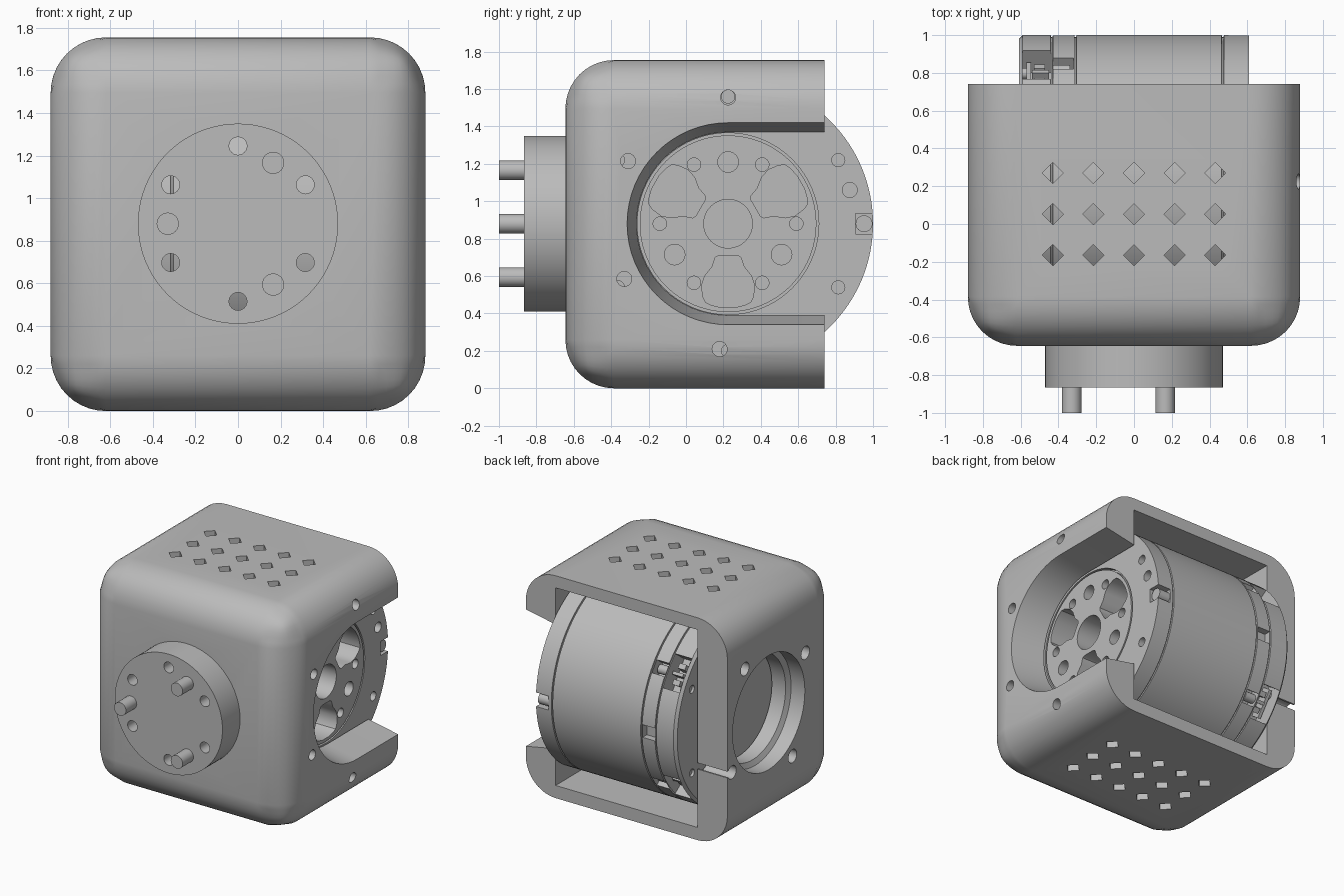
import bpy
import bmesh
from math import sin, cos, pi, radians

if "Cube" in bpy.data.objects:
    bpy.data.objects.remove(bpy.data.objects["Cube"])

grey = bpy.data.materials.new("plain grey")
grey.use_nodes = True
grey.diffuse_color = (0.5, 0.5, 0.5, 1)
grey.node_tree.nodes["Principled BSDF"].inputs["Base Color"].default_value = (0.5, 0.5, 0.5, 1)

CY, CZ = 0.225, 0.88        # motor axis position in y and z
HALF, BACK, FRONT, TOP = 0.88, 0.74, -0.645, 1.755


# ---- helpers ----
def place(axis, t, u, v):
    return {"x": (t, u, v), "y": (u, t, v), "z": (u, v, t)}[axis]


def loft(bm, axis, *sections):
    """Closed solid through (position, loop) sections along an axis."""
    rings = [[bm.verts.new(place(axis, t, u, v)) for u, v in loop] for t, loop in sections]
    n = len(rings[0])
    for a, b in zip(rings, rings[1:]):
        for i in range(n):
            j = (i + 1) % n
            bm.faces.new((a[i], a[j], b[j], b[i]))
    bm.faces.new(rings[0])
    bm.faces.new(rings[-1])


def circle(u, v, r, n=24):
    return [(u + r * cos(2 * pi * i / n), v + r * sin(2 * pi * i / n)) for i in range(n)]


def rect(u0, u1, v0, v1):
    return [(u0, v0), (u1, v0), (u1, v1), (u0, v1)]


def polar(points, deg):
    """(radial, sideways) points to (y, z) around the motor axis."""
    c, s = cos(radians(deg)), sin(radians(deg))
    return [(CY + r * c - t * s, CZ + r * s + t * c) for r, t in points]


def cyl(bm, axis, u, v, r, a, b, n=24):
    loft(bm, axis, (a, circle(u, v, r, n)), (b, circle(u, v, r, n)))


def around(bm, deg, dist, r, a, b):
    (u, v), = polar([(dist, 0)], deg)
    cyl(bm, "x", u, v, r, a, b)


def block(bm, deg, r0, r1, half, a, b):
    loop = polar(rect(r0, r1, -half, half), deg)
    loft(bm, "x", (a, loop), (b, loop))


def make(name, bm):
    bmesh.ops.recalc_face_normals(bm, faces=bm.faces[:])
    me = bpy.data.meshes.new(name)
    bm.to_mesh(me)
    bm.free()
    ob = bpy.data.objects.new(name, me)
    bpy.context.collection.objects.link(ob)
    return ob


def finish(ob, cutters=()):
    """Cut, colour and shade a part."""
    tools = []
    for bm in cutters:
        tool = make("cutter", bm)
        tool.hide_render = True
        mod = ob.modifiers.new("cut", "BOOLEAN")
        mod.operation, mod.solver, mod.object = "DIFFERENCE", "EXACT", tool
        tools.append(tool)
    if tools:
        dg = bpy.context.evaluated_depsgraph_get()
        me = bpy.data.meshes.new_from_object(ob.evaluated_get(dg))
        ob.modifiers.clear()
        ob.data = me
        for tool in tools:
            bpy.data.objects.remove(tool)
    ob.data.materials.clear()
    ob.data.materials.append(grey)
    bpy.ops.object.select_all(action="DESELECT")
    ob.select_set(True)
    bpy.context.view_layer.objects.active = ob
    bpy.ops.object.shade_smooth_by_angle(angle=radians(30))


def front_holes():
    bm = bmesh.new()
    for i in range(6):
        a = radians(30 + 60 * i)
        cyl(bm, "y", 0.365 * cos(a), CZ + 0.365 * sin(a), 0.042, -1.1, -0.5)
    return bm


# ---- rounded shell, open at the back ----
bm = bmesh.new()
loft(bm, "y", (FRONT, rect(-HALF, HALF, 0, TOP)), (BACK, rect(-HALF, HALF, 0, TOP)))
edges = [e for e in bm.edges if any(v.co.y < 0 for v in e.verts)]
bmesh.ops.bevel(bm, geom=edges, offset=0.26, segments=10, profile=0.5, affect="EDGES")
shell = make("shell", bm)

cavity = bmesh.new()
loft(cavity, "y", (-0.56, rect(-0.62, 0.62, 0.1, 1.66)), (1.0, rect(-0.62, 0.62, 0.1, 1.66)))


def slot_loop(r):
    arc = [(CY + r * cos(a), CZ + r * sin(a)) for a in (pi / 2 + pi * i / 32 for i in range(33))]
    return arc + [(1.2, CZ - r), (1.2, CZ + r)]


side_slot = bmesh.new()                      # flared slot in the left wall
loft(side_slot, "x", (0.5, slot_loop(0.49)), (0.62, slot_loop(0.49)),
     (0.88, slot_loop(0.54)), (1.0, slot_loop(0.54)))

side_hole = bmesh.new()                      # stepped round opening in the right wall
loft(side_hole, "x", *[(x, circle(CY, CZ, r, 64)) for x, r in
                       ((-1, 0.45), (-0.76, 0.45), (-0.74, 0.41), (-0.5, 0.41))])

vents = bmesh.new()                          # diamond vents, top and bottom
for x in (-0.43, -0.215, 0, 0.215, 0.43):
    for y in (0.27, 0.052, -0.165):
        d = [(x + 0.056, y), (x, y + 0.056), (x - 0.056, y), (x, y - 0.056)]
        for z0, z1 in ((-0.1, 0.2), (1.55, 1.9)):
            loft(vents, "z", (z0, d), (z1, d))

screw_holes = bmesh.new()
for y, z in ((0.225, 1.555), (0.18, 0.21), (-0.31, 1.215), (-0.33, 0.585)):
    cyl(screw_holes, "x", y, z, 0.04, 0.5, 1.0)
for deg in (57, 147, 237, 327):
    around(screw_holes, deg, 0.545, 0.052, -1.0, -0.5)
rear_notch = bmesh.new()
loft(rear_notch, "x", (-1.0, rect(0.69, 0.9, 0.56, 0.61)), (-0.5, rect(0.69, 0.9, 0.56, 0.61)))
finish(shell, [cavity, side_slot, side_hole, vents, screw_holes, rear_notch, front_holes()])

# ---- round hub and three pins on the front ----
bm = bmesh.new()
cyl(bm, "y", 0, CZ, 0.47, -0.865, -0.643, 80)
finish(make("front_hub", bm), [front_holes()])

bm = bmesh.new()
for deg in (60, 180, 300):
    a = radians(deg)
    cyl(bm, "y", 0.33 * cos(a), CZ + 0.33 * sin(a), 0.052, -1.0, -0.8)
finish(make("front_pins", bm))

# ---- motor drum with seam grooves ----
R = 0.775
profile = [(-0.61, R - 0.02), (-0.59, R)]
for x in (-0.435, -0.31, 0.47):
    profile += [(x - 0.006, R), (x - 0.004, R - 0.01), (x + 0.004, R - 0.01), (x + 0.006, R)]
profile += [(0.61, R)]
bm = bmesh.new()
loft(bm, "x", *[(x, circle(CY, CZ, r, 128)) for x, r in profile])
motor = make("motor", bm)

# annular groove around the output disc
groove = bmesh.new()
rings = [[groove.verts.new((x, u, v)) for u, v in circle(CY, CZ, r, 96)]
         for x, r in ((0.57, 0.472), (0.65, 0.472), (0.65, 0.485), (0.57, 0.485))]
for a, b in zip(rings, rings[1:] + rings[:1]):
    for i in range(96):
        j = (i + 1) % 96
        groove.faces.new((a[i], a[j], b[j], b[i]))

# output disc bores and three flared pockets
bores = bmesh.new()
cyl(bores, "x", CY, CZ, 0.13, 0.3, 0.7, 48)
side = [(0.17, 0.05), (0.18, 0.068), (0.23, 0.085), (0.28, 0.125), (0.33, 0.142),
        (0.39, 0.135), (0.42, 0.12), (0.435, 0.09), (0.447, 0.04)]
pocket = side + [(r, -t) for r, t in reversed(side)]
for deg in (30, 150, 270):
    loop = polar(pocket, deg)
    loft(bores, "x", (0.35, loop), (0.7, loop))
    around(bores, deg + 60, 0.33, 0.055, 0.45, 0.7)
for i in range(6):
    around(bores, 60 * i, 0.365, 0.036, 0.52, 0.7)
    around(bores, 30 + 60 * i, 0.68, 0.035, 0.5, 0.7)
    around(bores, 30 + 60 * i, 0.66, 0.03, -0.7, -0.55)
around(bores, 15.5, 0.675, 0.04, 0.5, 0.7)
block(bores, 0, 0.68, 0.9, 0.055, 0.5, 0.7)

# connector sockets and screw notches on the drum's rear
for deg in (36, -36):
    block(bores, deg, 0.62, 0.9, 0.13, -0.59, -0.44)
    block(bores, deg, 0.68, 0.9, 0.05, -0.43, -0.32)
block(bores, 0, 0.72, 0.9, 0.05, -0.43, -0.32)
finish(motor, [groove, bores])

# ---- connector inserts and contacts ----
bm = bmesh.new()
for deg in (36, -36):
    block(bm, deg, 0.61, 0.70, 0.11, -0.57, -0.545)
    block(bm, deg, 0.61, 0.72, 0.012, -0.54, -0.45)
    for side_deg in (-5, 5):
        block(bm, deg + side_deg, 0.61, 0.71, 0.02, -0.53, -0.47)
finish(make("connectors", bm))

# ---- small clamp screws ----
bm = bmesh.new()
around(bm, 0, 0.727, 0.045, 0.49, 0.595)
for deg in (36, -36):
    around(bm, deg, 0.72, 0.035, -0.44, -0.34)
finish(make("clamp_screws", bm), [])
